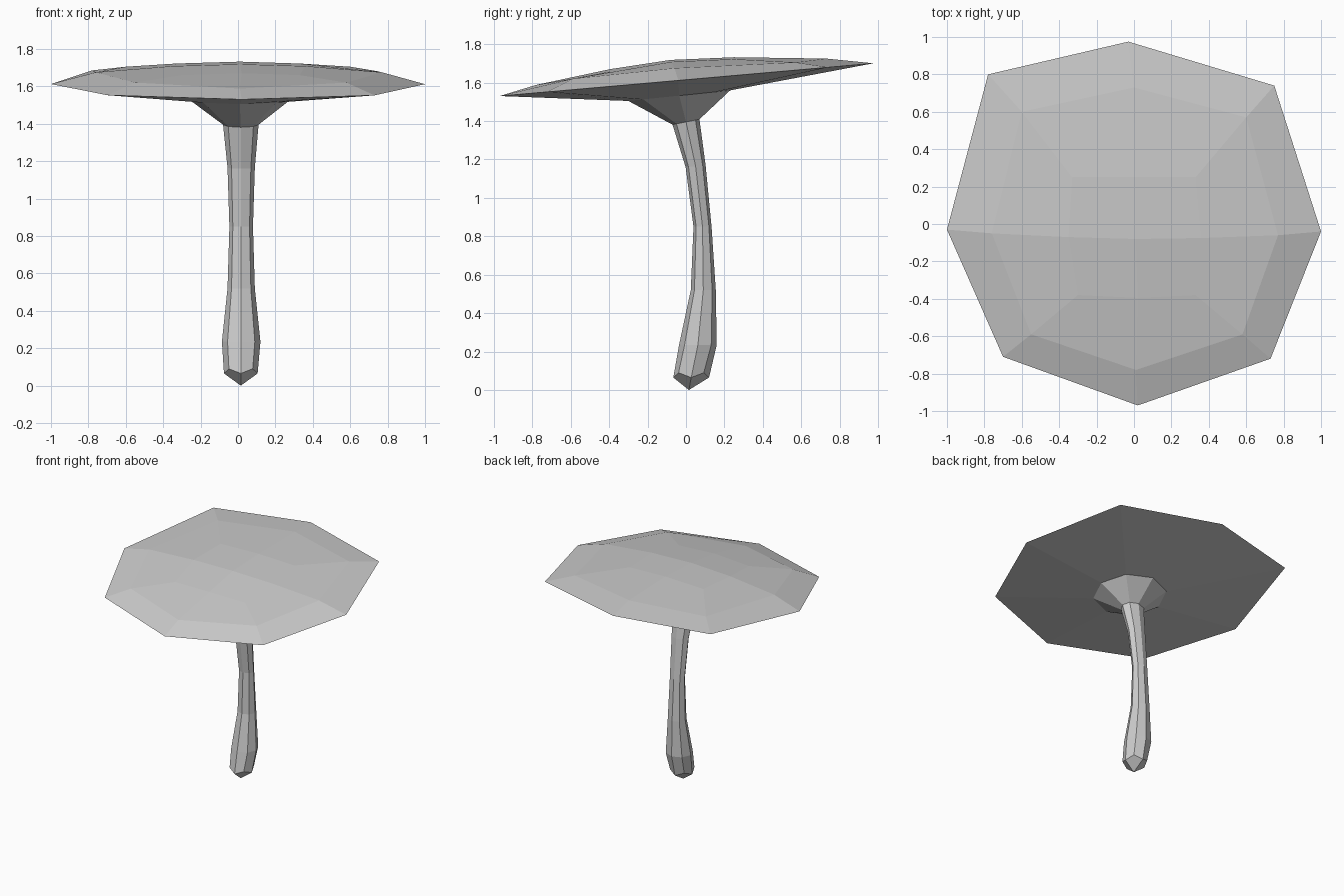
import bpy, bmesh
from math import sin, cos, pi

if "Cube" in bpy.data.objects:
    bpy.data.objects.remove(bpy.data.objects["Cube"])

N = 8  # every cross-section has eight sides, starting at +x


def oval(cx, cy, rx, ry, z, tilt=0.0, corner_lift=0.0):
    """Eight-sided ring, tilted along y; corners can be lifted."""
    ring = []
    for i in range(N):
        a = 2 * pi * i / N
        y = cy + ry * sin(a)
        ring.append((cx + rx * cos(a), y, z + tilt * (y - cy) + corner_lift * (i % 2)))
    return ring


def loft(name, rings, start=None, end=None):
    """Skin the rings; close the ends with four quads around a centre point."""
    bm = bmesh.new()
    vr = [[bm.verts.new(p) for p in r] for r in rings]
    for a, b in zip(vr, vr[1:]):
        for i in range(N):
            j = (i + 1) % N
            bm.faces.new((a[i], a[j], b[j], b[i]))
    for tip, ring in ((start, vr[0]), (end, vr[-1])):
        if tip:
            c = bm.verts.new(tip)
            for i in range(0, N, 2):
                bm.faces.new((c, ring[i], ring[i + 1], ring[(i + 2) % N]))
    bmesh.ops.recalc_face_normals(bm, faces=bm.faces)
    # make sure the outside faces away from the part's axis
    if start:
        low = min(bm.faces, key=lambda f: f.calc_center_median().z)
        flip = low.normal.z > 0
    else:
        high = max(bm.faces, key=lambda f: f.calc_center_median().z)
        flip = high.normal.z < 0
    if flip:
        bmesh.ops.reverse_faces(bm, faces=bm.faces)
    me = bpy.data.meshes.new(name)
    bm.to_mesh(me)
    bm.free()
    ob = bpy.data.objects.new(name, me)
    bpy.context.collection.objects.link(ob)
    return ob


# Bent stem with a rounded foot
neck = oval(0.015, 0.0, 0.095, 0.07, 1.395, 0.2)
loft("stem", [
    oval(0.015, 0.027, 0.09, 0.093, 0.065, 0, 0.025),
    oval(0.017, 0.062, 0.103, 0.098, 0.235),
    oval(0.017, 0.09, 0.073, 0.065, 0.52),
    oval(0.017, 0.086, 0.063, 0.047, 0.85),
    oval(0.017, 0.05, 0.073, 0.052, 1.165, 0.1),
    neck,
], start=(0.015, 0.015, 0.0))

# Irregular tilted cap: flared gills, rim, shallow top
rim_xy = [(1, -.04), (.75, .74), (-.03, .975), (-.78, .8),
          (-1, -.03), (-.7, -.71), (.02, -.97), (.73, -.72)]
rim = [(x, y, 1.615 + 0.0876 * y) for x, y in rim_xy]
shoulder = [(.77, -.06, 1.675), (.6, .57, 1.705), (0, .73, 1.725), (-.6, .6, 1.705),
            (-.76, -.05, 1.675), (-.55, -.59, 1.62), (.01, -.78, 1.588), (.58, -.59, 1.62)]
crown = [(.36, -.075, 1.708), (.33, .25, 1.722), (.01, .25, 1.732), (-.33, .25, 1.722),
         (-.35, -.07, 1.708), (-.3, -.38, 1.66), (.02, -.395, 1.67), (.33, -.38, 1.66)]
loft("cap", [
    neck,
    oval(0.01, -0.035, 0.275, 0.265, 1.532, 0.104),
    rim, shoulder, crown,
], end=(0.01, -0.08, 1.718))
